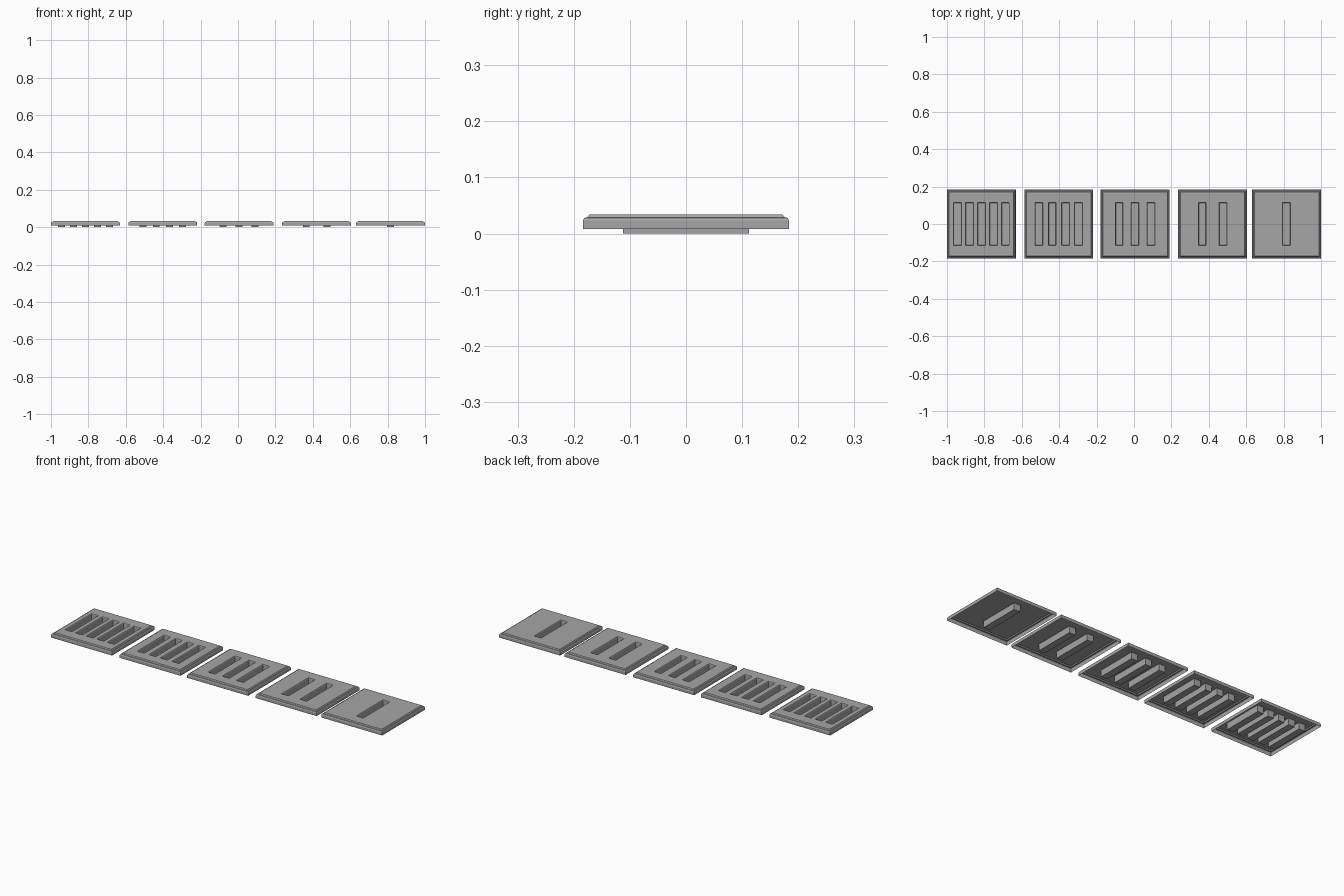
import bpy
import bmesh

cube = bpy.data.objects.get("Cube")
if cube:
    bpy.data.objects.remove(cube, do_unlink=True)

GREY = (0.38, 0.38, 0.38, 1)
grey = bpy.data.materials.new("plain_grey")
grey.use_nodes = True
grey.diffuse_color = GREY
grey.node_tree.nodes["Principled BSDF"].inputs["Base Color"].default_value = GREY

TOP = 0.034
SLOT_W, SLOT_L = 0.042, 0.115          # slot width and half length
# Stepped edge from the top face to the open bottom: half width, height
RIM = [(0.172, TOP), (0.176, 0.029), (0.181, 0.028), (0.184, 0.023), (0.184, 0.008)]


def make_tile(name, centre, slots):
    bm = bmesh.new()
    half = RIM[0][0]
    edges = [s + d for s in slots for d in (-SLOT_W / 2, SLOT_W / 2)]
    xs = [-half] + edges + [half]
    ys = [-half, -SLOT_L, SLOT_L, half]

    # Top face, divided around the slots
    grid = [[bm.verts.new((x, y, TOP)) for y in ys] for x in xs]
    slot_faces = []
    for i in range(len(xs) - 1):
        for j in range(3):
            face = bm.faces.new((grid[i][j], grid[i + 1][j],
                                 grid[i + 1][j + 1], grid[i][j + 1]))
            if i % 2 and j == 1:
                slot_faces.append(face)

    # Stepped rim around the border
    border = [e for e in bm.edges if e.is_boundary]
    for (w0, z0), (w1, z1) in zip(RIM, RIM[1:]):
        new = bmesh.ops.extrude_edge_only(bm, edges=border)["geom"]
        border = [g for g in new if isinstance(g, bmesh.types.BMEdge)]
        for v in (g for g in new if isinstance(g, bmesh.types.BMVert)):
            v.co.x *= w1 / w0
            v.co.y *= w1 / w0
            v.co.z = z1

    # Slots: a small chamfered lip, then a deep pocket
    bmesh.ops.inset_individual(bm, faces=slot_faces, thickness=0.003, depth=-0.003)
    bmesh.ops.inset_individual(bm, faces=slot_faces, thickness=0.0005, depth=0)
    for face in slot_faces:
        for v in face.verts:
            v.co.z = 0

    bmesh.ops.recalc_face_normals(bm, faces=bm.faces)
    if max(bm.faces, key=lambda f: f.calc_center_median().z).normal.z < 0:
        bmesh.ops.reverse_faces(bm, faces=bm.faces)
    mesh = bpy.data.meshes.new(name)
    bm.to_mesh(mesh)
    bm.free()
    mesh.materials.append(grey)
    tile = bpy.data.objects.new(name, mesh)
    tile.location.x = centre
    bpy.context.collection.objects.link(tile)


# Five tiles, from five slots down to one: centre and slot spacing
TILES = [("five", 5, -0.816, 0.064), ("four", 4, -0.402, 0.070),
         ("three", 3, 0.006, 0.085), ("two", 2, 0.420, 0.110), ("one", 1, 0.816, 0)]
for word, count, centre, gap in TILES:
    make_tile(word + "_slot_tile", centre,
              [(k - (count - 1) / 2) * gap for k in range(count)])
